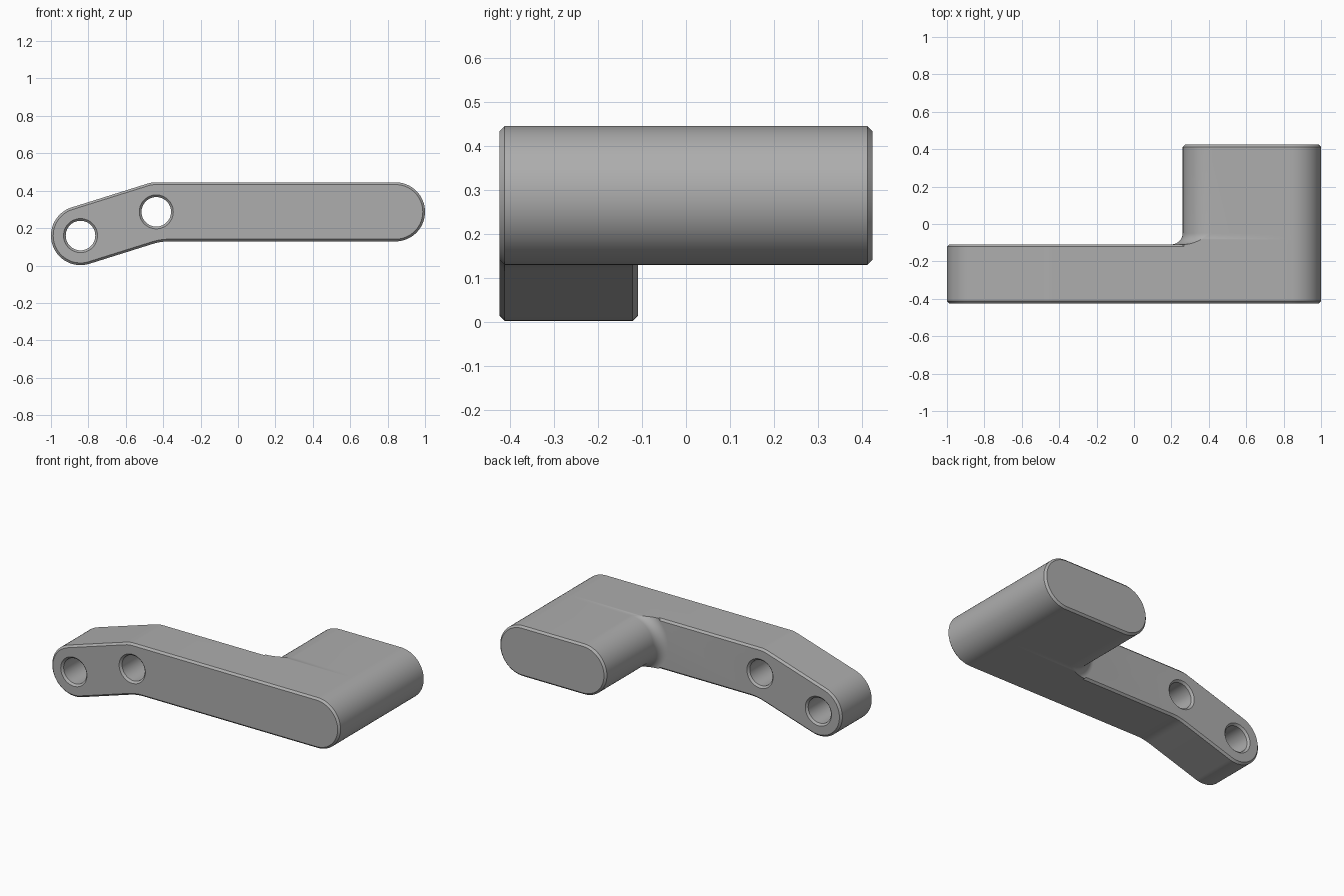
import bpy, bmesh
from math import sin, cos, pi, asin, atan2, radians
from mathutils import Vector

if "Cube" in bpy.data.objects:
    bpy.data.objects.remove(bpy.data.objects["Cube"])

R, CH, FILLET = 0.158, 0.012, 0.06           # half height, chamfer, root fillet
FRONT, ARM_BACK, PEG_BACK = -0.424, -0.109, 0.424
TIP = Vector((-0.842, 0.16))                 # centres in the x-z plane
BEND = Vector((-0.437, 0.287))
PEG_IN, PEG_OUT = Vector((0.418, 0.287)), Vector((0.842, 0.287))

grey = bpy.data.materials.new("grey metal")
grey.use_nodes = True
GREY = (0.42, 0.42, 0.42, 1)
grey.diffuse_color = GREY
grey.node_tree.nodes["Principled BSDF"].inputs["Base Color"].default_value = GREY


def arc(centre, radius, start, end, n):
    """Points along an arc in the x-z plane."""
    angles = [start + (end - start) * i / n for i in range(n + 1)]
    return [centre + Vector((cos(a), sin(a))) * radius for a in angles]


def loft(name, slices):
    """Closed solid through (y, outline) slices of equal point count."""
    bm = bmesh.new()
    rings = [[bm.verts.new((p.x, y, p.y)) for p in pts] for y, pts in slices]
    for a, b in zip(rings, rings[1:]):
        for i in range(len(a)):
            j = (i + 1) % len(a)
            bm.faces.new((a[i], a[j], b[j], b[i]))
    bm.faces.new(rings[0])
    bm.faces.new(rings[-1])
    bmesh.ops.recalc_face_normals(bm, faces=bm.faces)
    mesh = bpy.data.meshes.new(name)
    bm.to_mesh(mesh)
    bm.free()
    mesh.materials.append(grey)
    ob = bpy.data.objects.new(name, mesh)
    bpy.context.collection.objects.link(ob)
    return ob


def combine(target, other, operation):
    bpy.context.view_layer.objects.active = target
    mod = target.modifiers.new(operation.lower(), "BOOLEAN")
    mod.operation, mod.object, mod.solver = operation, other, "EXACT"
    bpy.ops.object.modifier_apply(modifier=mod.name)
    bpy.data.objects.remove(other)


# Bent arm: outline with round ends and a softened bend
slope = atan2(BEND.y - TIP.y, BEND.x - TIP.x)


def arm_outline(inset):
    r, inner = R - inset, 0.3
    low = BEND + Vector((sin(slope / 2), -cos(slope / 2))) * (R + inner) / cos(slope / 2)
    low.y = BEND.y - R - inner
    return (arc(PEG_OUT, r, -pi / 2, pi / 2, 32)
            + arc(BEND, r, pi / 2, pi / 2 + slope, 6)
            + arc(TIP, r, pi / 2 + slope, 3 * pi / 2 + slope, 32)
            + arc(low, inner + inset, pi / 2 + slope, pi / 2, 6))


arm = loft("crank_arm", [(FRONT, arm_outline(CH)), (FRONT + CH, arm_outline(0)),
                         (ARM_BACK - CH, arm_outline(0)), (ARM_BACK, arm_outline(CH))])


# Deep end block, flaring into the arm with a concave fillet
def block_outline(left_radius, right_radius):
    a = asin(min(1, right_radius / left_radius))
    return (arc(PEG_OUT, right_radius, -pi / 2, pi / 2, 32)
            + arc(PEG_IN, left_radius, pi - a, pi + a, 32))


slices = [(ARM_BACK - 0.04, block_outline(R + FILLET, R))]
for i in range(11):
    t = i / 10 * pi / 2
    slices.append((ARM_BACK + FILLET * (1 - cos(t)),
                   block_outline(R + FILLET * (1 - sin(t)), R)))
slices += [(PEG_BACK - CH, block_outline(R, R)),
           (PEG_BACK, block_outline(R - CH, R - CH))]
combine(arm, loft("end_block", slices), "UNION")

# Two through holes with countersunk rims
for centre in (TIP, BEND):
    rings = [(FRONT - CH, 0.103), (FRONT + CH, 0.079),
             (ARM_BACK - CH, 0.079), (ARM_BACK + CH, 0.103)]
    cutter = loft("hole_cutter", [(y, arc(centre, r, 0, 2 * pi * 47 / 48, 47))
                                  for y, r in rings])
    cutter.hide_render = True
    combine(arm, cutter, "DIFFERENCE")

# Smooth curved walls, sharp chamfers
bpy.ops.object.select_all(action="DESELECT")
arm.select_set(True)
bpy.context.view_layer.objects.active = arm
bpy.ops.object.shade_smooth_by_angle(angle=radians(30))
